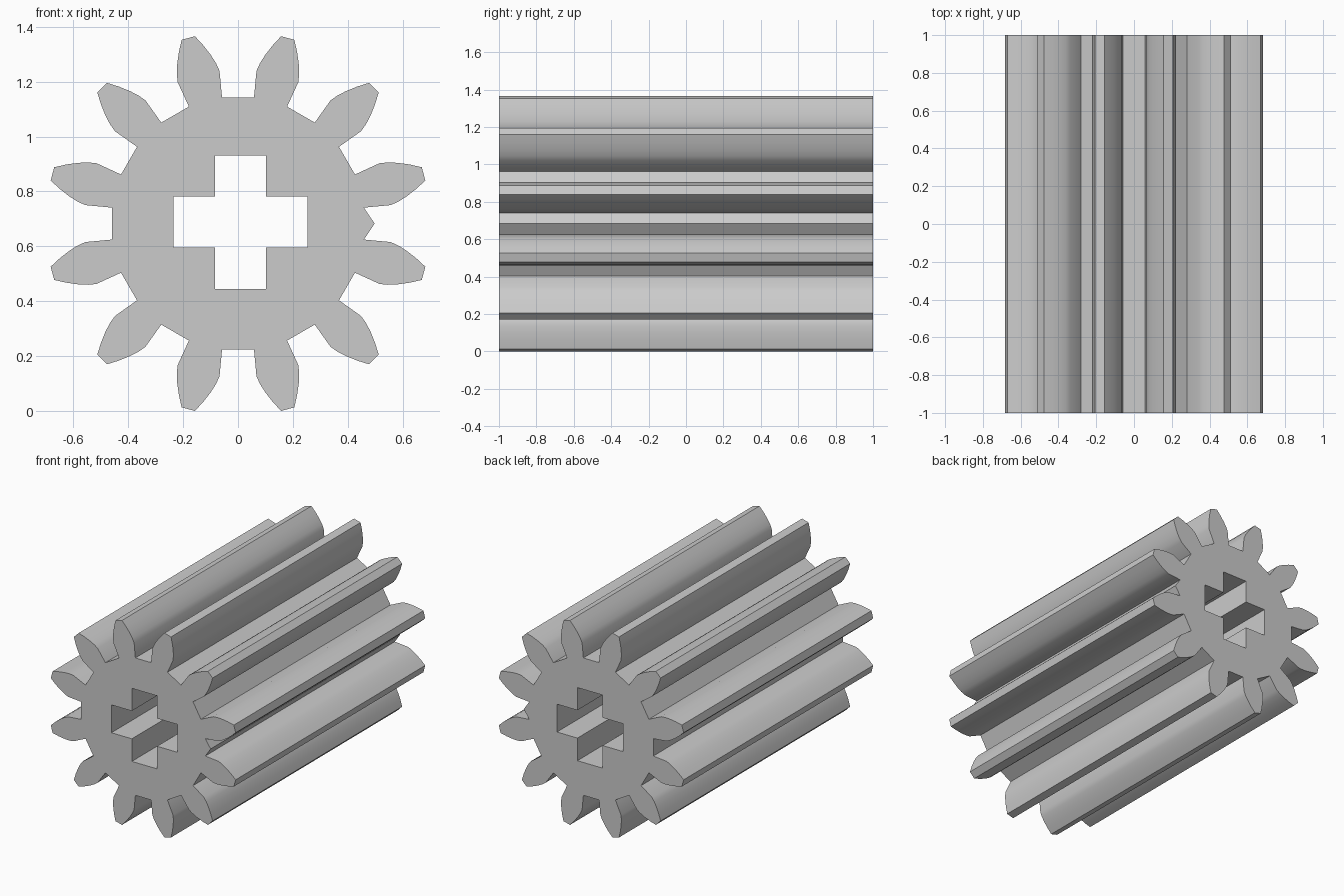
import bpy, bmesh
from math import pi, radians
from mathutils import Vector, Matrix

cube = bpy.data.objects.get("Cube")
if cube:
    bpy.data.objects.remove(cube, do_unlink=True)

TEETH = 12
LENGTH = 2.0
CENTRE_Z = 0.683

# One tooth flank: (distance from axis, half width), root to tip
FLANK = [(0.458, 0.0625), (0.555, 0.079), (0.585, 0.074),
         (0.62, 0.063), (0.66, 0.046), (0.70, 0.025)]


def gear_outline():
    tooth = [(r, -w) for r, w in FLANK] + [(r, w) for r, w in reversed(FLANK)]
    points = [Vector((0.498, 0))]  # small pointed index ridge in the first gap
    for i in range(TEETH):
        turn = Matrix.Rotation(2 * pi * (i + 0.5) / TEETH, 2)
        points += [turn @ Vector(p) for p in tooth]
    return points


def cross_outline(centre, reach, half):
    corner = [(reach, -half), (reach, half), (half, half)]
    points = []
    for i in range(4):
        turn = Matrix.Rotation(i * pi / 2, 2)
        points += [turn @ Vector(p) + Vector(centre) for p in corner]
    return points


def extrude_profile(name, outlines, depth):
    curve = bpy.data.curves.new(name, "CURVE")
    curve.dimensions = "2D"
    curve.fill_mode = "BOTH"
    curve.extrude = depth / 2
    for outline in outlines:
        spline = curve.splines.new("POLY")
        spline.points.add(len(outline) - 1)
        for point, co in zip(spline.points, outline):
            point.co = (co.x, co.y, 0, 1)
        spline.use_cyclic_u = True
    obj = bpy.data.objects.new(name, curve)
    bpy.context.collection.objects.link(obj)
    bpy.ops.object.select_all(action="DESELECT")
    obj.select_set(True)
    bpy.context.view_layer.objects.active = obj
    bpy.ops.object.convert(target="MESH")
    return bpy.context.object


# Long pinion with a cross-shaped axle hole right through it
gear = extrude_profile("pinion_gear",
                       [gear_outline(), cross_outline((0.009, 0.005), 0.244, 0.093)],
                       LENGTH)
gear.data.transform(Matrix.Translation((0, 0, CENTRE_Z)) @ Matrix.Rotation(pi / 2, 4, "X"))

# Weld the end caps to the walls
bm = bmesh.new()
bm.from_mesh(gear.data)
bmesh.ops.remove_doubles(bm, verts=bm.verts, dist=0.0001)
bmesh.ops.recalc_face_normals(bm, faces=bm.faces)
bm.to_mesh(gear.data)
bm.free()

# Rounded flanks, crisp edges elsewhere
bpy.ops.object.shade_smooth_by_angle(angle=radians(25))
